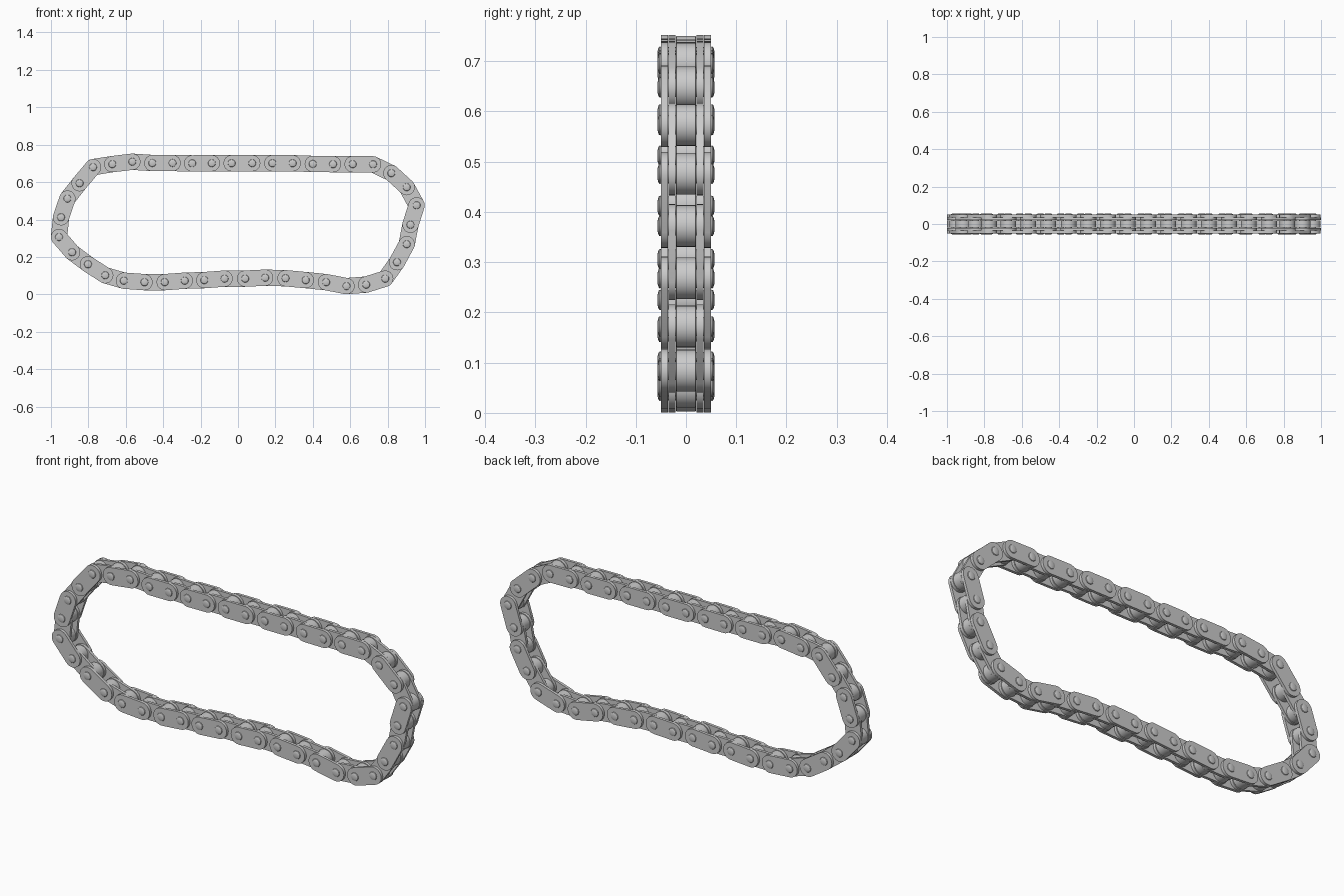
import bpy, bmesh
from math import sin, cos, pi, atan2
from mathutils import Vector

if "Cube" in bpy.data.objects:
    bpy.data.objects.remove(bpy.data.objects["Cube"])

# Pin centres (x, z) in hundredths, clockwise from the upper left corner
PINS = [(-77.5, 68), (-67.2, 69.6), (-56.5, 70.9), (-45.8, 70.2), (-35, 70.2), (-24.5, 70), (-14, 70.1),
        (-3.4, 70.1), (7.6, 70.1), (18.4, 70.1), (29.2, 70.1), (40, 69.7), (50.8, 69.6), (61.3, 69.6),
        (72.2, 69.5), (82, 64.8), (90.2, 57.3), (95.5, 47.6), (92.2, 37.2), (90.2, 26.8), (85, 17.2),
        (78.7, 8.4), (68.5, 5.2), (58, 4.4), (47.1, 6.5), (36.2, 7.6), (25.4, 8.6), (14.5, 8.9),
        (3.8, 8.4), (-7.2, 8.4), (-18, 7.6), (-28.5, 7.3), (-39.2, 6.5), (-50, 6.5), (-61, 7.3),
        (-71, 10.2), (-80.2, 16.1), (-88.7, 22.5), (-95.7, 30.6), (-94.6, 41.2), (-91.2, 51.2), (-84.7, 59.4)]
PINS = [(x / 100, z / 100) for x, z in PINS]
R = 0.0435        # plate half-height
END_SEGS = 12


def plate(bm, p, q, y0, y1):
    """Flat link plate with round ends from pin p to pin q."""
    a = atan2(q[1] - p[1], q[0] - p[0])
    pts = []
    for c, start in ((q, a - pi / 2), (p, a + pi / 2)):
        for i in range(END_SEGS + 1):
            t = start + pi * i / END_SEGS
            pts.append((c[0] + R * cos(t), c[1] + R * sin(t)))
    f = [bm.verts.new((x, y0, z)) for x, z in pts]
    b = [bm.verts.new((x, y1, z)) for x, z in pts]
    bm.faces.new(f)
    bm.faces.new(b[::-1])
    n = len(pts)
    for i in range(n):
        j = (i + 1) % n
        bm.faces.new((f[j], f[i], b[i], b[j]))


def lathe(bm, c, profile, segs=24):
    """Turned solid about the y axis through c; profile is (radius, y)."""
    rings = [[bm.verts.new((c[0] + r * cos(2 * pi * i / segs), y, c[1] + r * sin(2 * pi * i / segs)))
              for i in range(segs)] for r, y in profile]
    for a, b in zip(rings, rings[1:]):
        for i in range(segs):
            j = (i + 1) % segs
            bm.faces.new((a[i], a[j], b[j], b[i]))
    bm.faces.new(rings[0])
    bm.faces.new(rings[-1])


def finish(name, bm):
    bmesh.ops.recalc_face_normals(bm, faces=bm.faces)
    me = bpy.data.meshes.new(name)
    bm.to_mesh(me)
    bm.free()
    ob = bpy.data.objects.new(name, me)
    bpy.context.collection.objects.link(ob)
    bpy.ops.object.select_all(action='DESELECT')
    ob.select_set(True)
    bpy.context.view_layer.objects.active = ob
    bpy.ops.object.shade_smooth_by_angle(angle=0.6)


N = len(PINS)

# Link plates: outer links start at odd pins, inner links at even pins
for name, first, y0, y1 in (("outer_plates", 1, 0.036, 0.050), ("inner_plates", 0, 0.0205, 0.0345)):
    bm = bmesh.new()
    for i in range(first, N, 2):
        p, q = PINS[i], PINS[(i + 1) % N]
        plate(bm, p, q, y0, y1)
        plate(bm, p, q, -y1, -y0)
    finish(name, bm)

# Rollers between the inner plates
bm = bmesh.new()
for c in PINS:
    lathe(bm, c, [(0.040, -0.020), (0.0415, -0.0185), (0.0415, 0.0185), (0.040, 0.020)], 32)
finish("rollers", bm)

# Pins with domed heads on both ends
half = [(0.019, 0.049), (0.0205, 0.0515), (0.019, 0.054), (0.014, 0.056), (0.006, 0.057)]
profile = [(r, -y) for r, y in reversed(half)] + half
bm = bmesh.new()
for c in PINS:
    lathe(bm, c, profile, 20)
finish("pins", bm)
